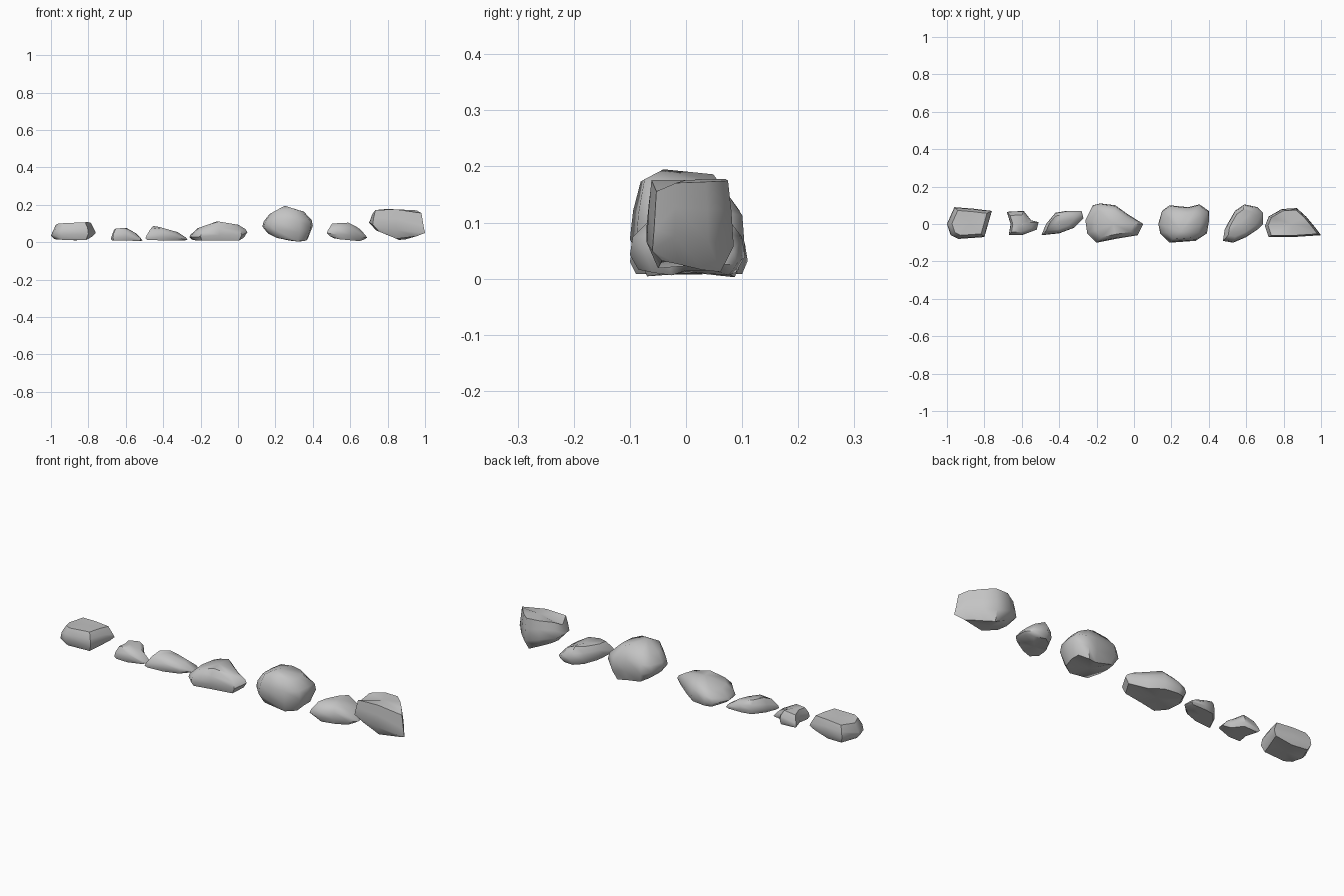
import bpy, bmesh, math

if "Cube" in bpy.data.objects:
    bpy.data.objects.remove(bpy.data.objects["Cube"])

stone = bpy.data.materials.new("stone_grey")
stone.diffuse_color = (0.55, 0.55, 0.55, 1)
stone.use_nodes = True
stone.node_tree.nodes["Principled BSDF"].inputs["Base Color"].default_value = stone.diffuse_color


def height(profile, x):
    """Linear interpolation along an (x, z) profile."""
    if x <= profile[0][0]:
        return profile[0][1]
    for (x0, z0), (x1, z1) in zip(profile, profile[1:]):
        if x <= x1:
            return z0 + (z1 - z0) * (x - x0) / (x1 - x0)
    return profile[-1][1]


def rock(name, outline, top, bottom, apex, s_top=0.72, s_bot=0.75):
    """Rings of the plan outline, kept between an upper and a lower profile."""
    bm = bmesh.new()
    n = len(outline)
    cx = sum(p[0] for p in outline) / n
    cy = sum(p[1] for p in outline) / n

    def vert(x, y, f):
        lo, hi = height(bottom, x), height(top, x)
        return bm.verts.new((x, y, lo + (hi - lo) * f))

    rings = []
    for s, f, (ox, oy) in ((s_bot, 0, (cx, cy)), (1, 0.3, (cx, cy)),
                           (0.95, 0.68, (cx, cy)), (s_top, 1, apex)):
        rings.append([vert(ox + (x - ox) * s, oy + (y - oy) * s, f) for x, y in outline])
    low, peak = vert(cx, cy, 0), vert(apex[0], apex[1], 1)
    for i in range(n):
        j = (i + 1) % n
        for a, b in zip(rings, rings[1:]):
            bm.faces.new((a[i], a[j], b[j], b[i]))
        bm.faces.new((low, rings[0][j], rings[0][i]))
        bm.faces.new((peak, rings[-1][i], rings[-1][j]))
    bmesh.ops.remove_doubles(bm, verts=bm.verts, dist=0.002)
    bmesh.ops.recalc_face_normals(bm, faces=bm.faces)
    mesh = bpy.data.meshes.new(name)
    bm.to_mesh(mesh)
    bm.free()
    mesh.materials.append(stone)
    ob = bpy.data.objects.new(name, mesh)
    bpy.context.collection.objects.link(ob)
    bpy.ops.object.select_all(action='DESELECT')
    ob.select_set(True)
    bpy.context.view_layer.objects.active = ob
    bpy.ops.object.shade_smooth_by_angle(angle=math.radians(50))


# Blocky stone at the left end
rock("rock_left_end",
     [(-1, 0), (-.96, .09), (-.86, .082), (-.76, .07), (-.78, 0), (-.80, -.07), (-.94, -.08), (-.98, -.06)],
     [(-1, .05), (-.97, .10), (-.79, .108), (-.76, .07)],
     [(-1, .03), (-.98, .015), (-.82, .008), (-.76, .04)], (-.88, .01), .78, .85)

# Smallest stone
rock("rock_small",
     [(-.67, -.06), (-.66, 0), (-.68, .065), (-.59, .07), (-.55, .02), (-.51, .01), (-.52, -.03), (-.6, -.06)],
     [(-.68, .035), (-.66, .072), (-.60, .078), (-.54, .045), (-.51, .015)],
     [(-.68, .01), (-.51, .007)], (-.62, .0), .7, .9)

# Low wedge stone
rock("rock_wedge",
     [(-.495, -.06), (-.47, 0), (-.42, .06), (-.36, .07), (-.28, .07), (-.27, .03), (-.32, -.02), (-.4, -.05)],
     [(-.5, .035), (-.45, .09), (-.37, .067), (-.29, .045), (-.27, .02)],
     [(-.5, .012), (-.3, .008), (-.27, .012)], (-.42, .01), .65, .9)

# Long middle stone
rock("rock_middle",
     [(-.26, .02), (-.22, .1), (-.18, .11), (-.1, .1), (-.03, .05), (.05, .0), (.02, -.06),
      (-.1, -.08), (-.2, -.1), (-.25, -.05)],
     [(-.26, .045), (-.23, .07), (-.11, .112), (.05, .085)],
     [(-.26, .02), (-.23, .008), (.01, .008), (.05, .04)], (-.11, 0), .7, .9)

# Tall stone
rock("rock_tall",
     [(.13, 0), (.15, .07), (.19, .1), (.29, .09), (.35, .105), (.4, .07), (.4, .01),
      (.39, -.05), (.33, -.09), (.19, -.1), (.14, -.05)],
     [(.13, .13), (.25, .195), (.32, .172), (.4, .15)],
     [(.13, .065), (.2, .025), (.28, .008), (.36, 0), (.4, .06)], (.25, -.04), .68, .8)

# Slanted stone
rock("rock_slanted",
     [(.475, -.09), (.485, -.03), (.5, 0), (.54, .07), (.59, .105), (.66, .09), (.69, .06),
      (.69, 0), (.66, -.03), (.6, -.07), (.53, -.1)],
     [(.475, .07), (.5, .1), (.6, .105), (.66, .065), (.69, .035)],
     [(.475, .04), (.52, .018), (.65, .006), (.69, .02)], (.57, .01), .7, .85)

# Boxy stone at the right end
rock("rock_right_end",
     [(.7, -.01), (.72, .04), (.79, .08), (.87, .085), (.92, .04), (.97, -.02), (1, -.06),
      (.85, -.07), (.72, -.07)],
     [(.7, .12), (.73, .17), (.75, .18), (.97, .17), (.985, .15), (1, .06)],
     [(.7, .1), (.72, .07), (.8, .04), (.87, .008), (1, .045)], (.84, 0), .88, .72)
